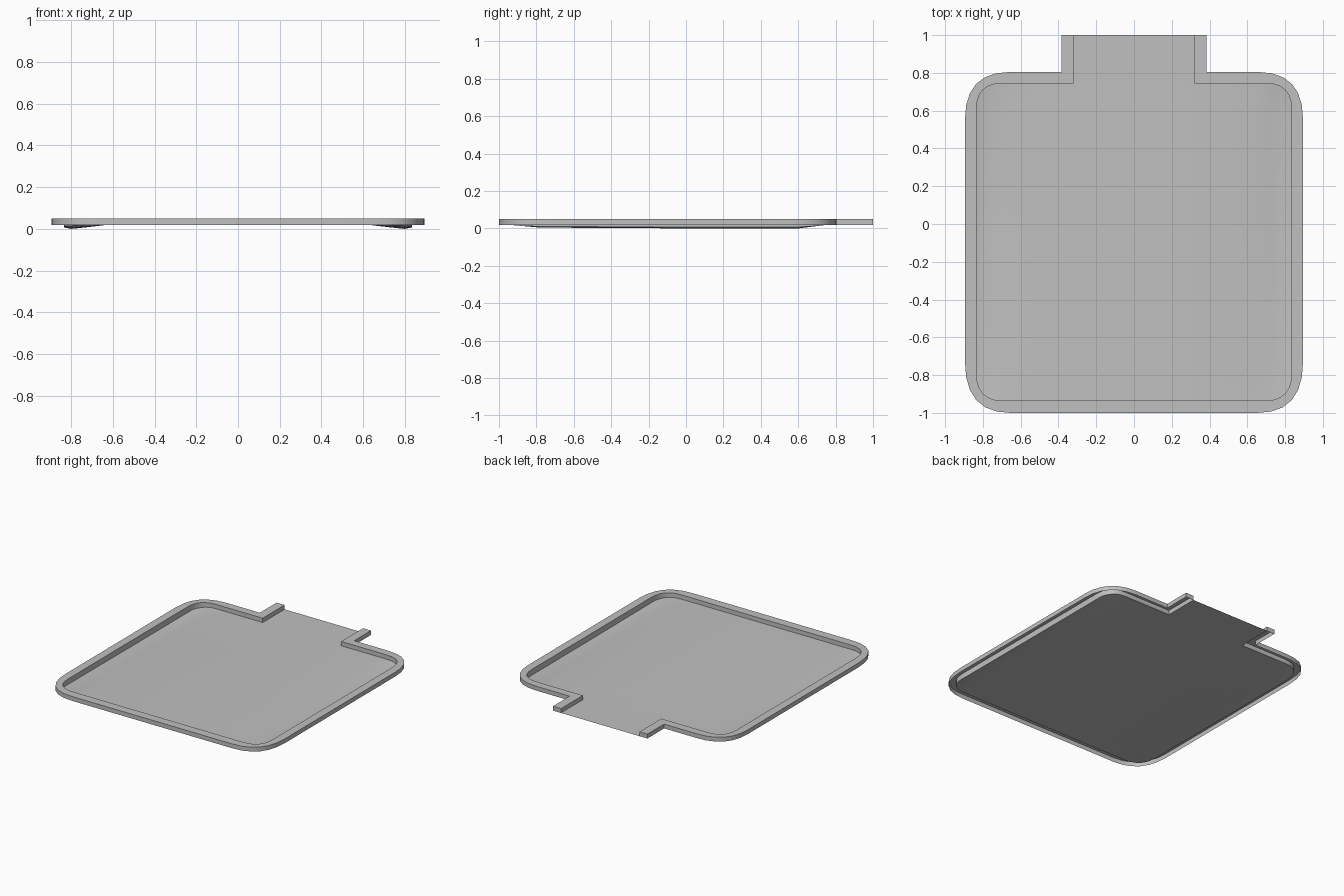
import bpy
import bmesh
from mathutils import Vector

cube = bpy.data.objects.get("Cube")
if cube:
    bpy.data.objects.remove(cube)

TOP, RIM_BASE, FLOOR = 0.05, 0.018, 0.018

grey = bpy.data.materials.new("plain grey")
grey.use_nodes = True
grey.diffuse_color = (0.53, 0.53, 0.53, 1)
grey.node_tree.nodes["Principled BSDF"].inputs["Base Color"].default_value = grey.diffuse_color


def corner(a, c, b, steps=6):
    """Soft curved corner from a to b, pulled towards c."""
    a, b, c = Vector(a), Vector(b), Vector(c)
    return [a * (1 - t) ** 2 + c * 2 * t * (1 - t) + b * t * t
            for t in (i / steps for i in range(steps + 1))]


def outline(neck, side, back, front, rx, back_ry, front_ry):
    """Open path from the left end of the neck round the front to its right end."""
    half = [Vector((neck, 1)), Vector((neck, back))]
    half += corner((side - rx, back), (side, back), (side, back - back_ry))
    half += corner((side, front + front_ry), (side, front), (side - rx, front))
    return half + [Vector((-p.x, p.y)) for p in reversed(half)]


def ramp(v, lo, hi):
    return min(max((v - lo) / (hi - lo), 0), 1)


def floor_height(x, y):
    """Flat floor with a shallow trough along both sides."""
    x = abs(x)
    across = ramp(x, 0.64, 0.79) * (1 - 0.4 * ramp(x, 0.80, 0.835))
    along = ramp(y, -0.935, -0.78) * (1 - ramp(y, 0.6, 0.745))
    return FLOOR - FLOOR * across * along * (0.75 + 0.25 * ramp(y, -0.8, 0))


def finish(bm, name):
    mesh = bpy.data.meshes.new(name)
    bm.to_mesh(mesh)
    bm.free()
    mesh.materials.append(grey)
    obj = bpy.data.objects.new(name, mesh)
    bpy.context.collection.objects.link(obj)
    bpy.ops.object.select_all(action='DESELECT')
    obj.select_set(True)
    bpy.context.view_layer.objects.active = obj
    bpy.ops.object.shade_smooth_by_angle(angle=0.6)


inner = outline(0.32, 0.835, 0.745, -0.935, 0.14, 0.14, 0.15)
outer = outline(0.385, 0.895, 0.805, -1, 0.24, 0.25, 0.27)

# Floor sheet, cut into strips so the troughs can be shaped, with the inner wall
bm = bmesh.new()
bm.faces.new([bm.verts.new((p.x, p.y, 0)) for p in reversed(inner)])
cuts = [((s * x, 0, 0), (1, 0, 0)) for s in (-1, 1) for x in (0.32, 0.64, 0.72, 0.8)]
cuts += [((0, y, 0), (0, 1, 0)) for y in (-0.78, 0, 0.6, 0.745)]
for co, no in cuts:
    bmesh.ops.bisect_plane(bm, geom=bm.verts[:] + bm.edges[:] + bm.faces[:],
                           plane_co=co, plane_no=no, dist=0.0005)
for v in bm.verts:
    v.co.z = floor_height(v.co.x, v.co.y)
bm.normal_update()
if sum(f.normal.z for f in bm.faces) < 0:
    bmesh.ops.reverse_faces(bm, faces=bm.faces[:])
walls = [e for e in bm.edges if e.is_boundary
         and min(v.co.y for v in e.verts) < 0.999]
raised = bmesh.ops.extrude_edge_only(bm, edges=walls)["geom"]
for v in raised:
    if isinstance(v, bmesh.types.BMVert):
        v.co.z = TOP
bmesh.ops.recalc_face_normals(bm, faces=bm.faces[:])
if max(bm.faces, key=lambda f: f.calc_area()).normal.z < 0:
    bmesh.ops.reverse_faces(bm, faces=bm.faces[:])
finish(bm, "tray_floor")

# Rim: flat top and outer skirt, open underneath, closed at the neck ends
bm = bmesh.new()
rows = [[bm.verts.new((p.x, p.y, z)) for p in path]
        for path, z in ((inner, TOP), (outer, TOP), (outer, RIM_BASE))]
for a, b in zip(rows, rows[1:]):
    for i in range(len(a) - 1):
        bm.faces.new((a[i], a[i + 1], b[i + 1], b[i]))
for i in (0, -1):
    foot = bm.verts.new((inner[i].x, inner[i].y, RIM_BASE))
    bm.faces.new((rows[0][i], rows[1][i], rows[2][i], foot))
bmesh.ops.recalc_face_normals(bm, faces=bm.faces[:])
if max(bm.faces, key=lambda f: f.normal.z * f.normal.z).normal.z < 0:
    bmesh.ops.reverse_faces(bm, faces=bm.faces[:])
finish(bm, "tray_rim")
